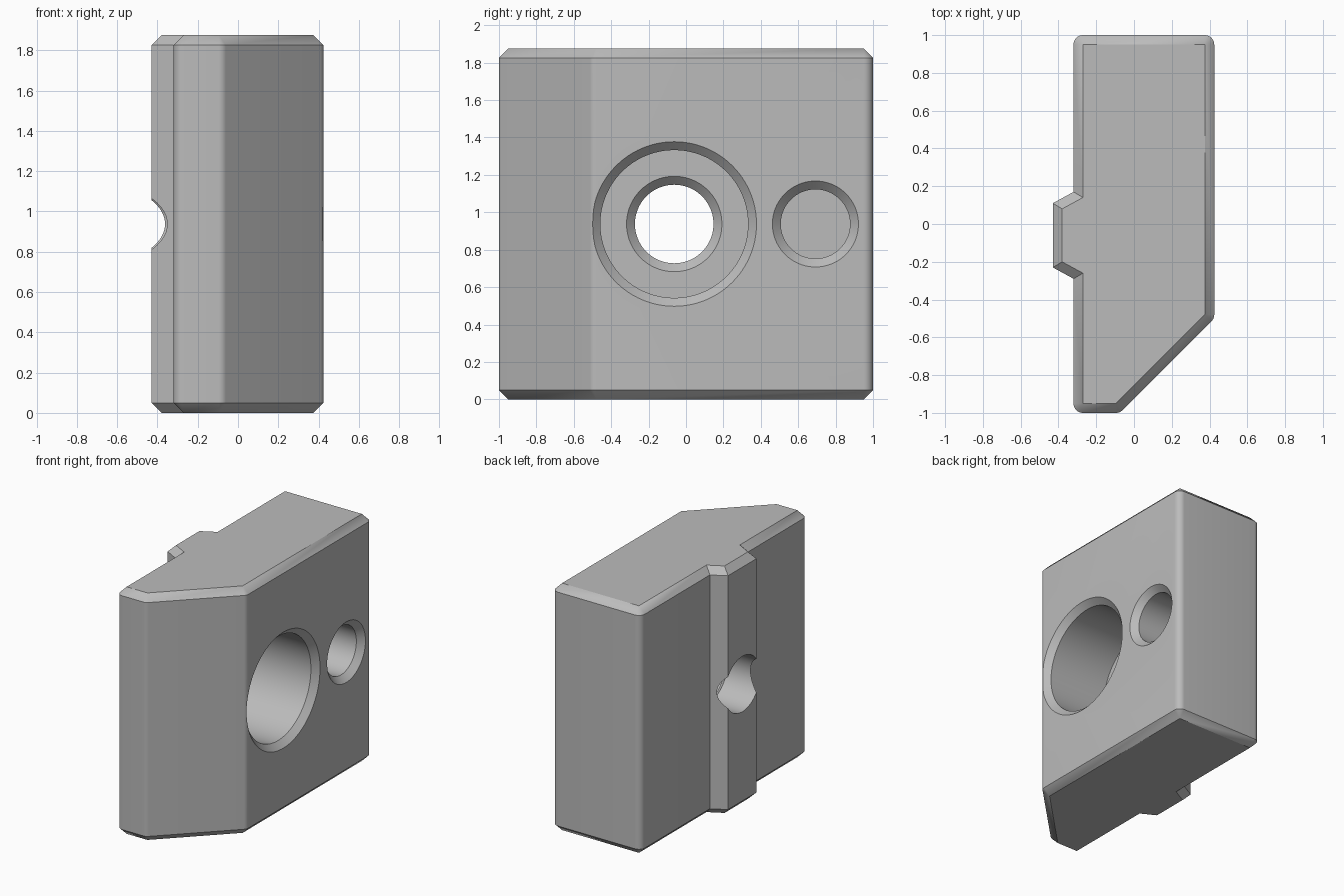
import bpy, bmesh, math
from mathutils import Vector

cube = bpy.data.objects.get("Cube")
if cube:
    bpy.data.objects.remove(cube, do_unlink=True)

HEIGHT, CHAMFER = 1.875, 0.05
MID = HEIGHT / 2

grey = bpy.data.materials.new("plain grey")
grey.use_nodes = True
colour = (0.5, 0.5, 0.5, 1)
grey.diffuse_color = colour
grey.node_tree.nodes["Principled BSDF"].inputs["Base Color"].default_value = colour


def make_object(name, bm):
    bmesh.ops.recalc_face_normals(bm, faces=bm.faces)
    mesh = bpy.data.meshes.new(name)
    bm.to_mesh(mesh)
    bm.free()
    mesh.materials.append(grey)
    obj = bpy.data.objects.new(name, mesh)
    bpy.context.collection.objects.link(obj)
    return obj


def outline_rings(corners):
    """Outer outline with rounded corners, and the matching inset outline."""
    outer, inset = [], []
    for i, (x, y, rounded) in enumerate(corners):
        p = Vector((x, y))
        before = Vector(corners[i - 1][:2])
        after = Vector(corners[(i + 1) % len(corners)][:2])
        d1, d2 = (p - before).normalized(), (after - p).normalized()
        n1, n2 = Vector((d1.y, -d1.x)), Vector((d2.y, -d2.x))
        mitre = (n1 + n2) / (1 + n1.dot(n2))
        centre = p - mitre * CHAMFER
        if rounded:
            start = math.atan2(n1.y, n1.x)
            turn = math.acos(max(-1, min(1, n1.dot(n2))))
            for k in range(9):
                a = start + turn * k / 8
                outer.append(centre + Vector((math.cos(a), math.sin(a))) * CHAMFER)
                inset.append(centre)
        else:
            outer.append(p)
            inset.append(centre)
    return outer, inset


def revolve_x(name, profile, y, z, steps=96):
    """Closed solid turned about an axis along x, from (x, radius) pairs."""
    bm = bmesh.new()
    rings = []
    for x, r in profile:
        angles = [math.tau * k / steps for k in range(steps)]
        rings.append([bm.verts.new((x, y + r * math.cos(a), z + r * math.sin(a)))
                      for a in angles])
    for a, b in zip(rings, rings[1:]):
        for k in range(steps):
            n = (k + 1) % steps
            bm.faces.new((a[k], a[n], b[n], b[k]))
    bm.faces.new(rings[0])
    bm.faces.new(rings[-1])
    return make_object(name, bm)


# Block outline, counter-clockwise: slanted front corner and locating key
corners = [
    (-0.32, -1.0, True), (-0.075, -1.0, True), (0.425, -0.5, True),
    (0.425, 1.0, True), (-0.32, 1.0, True),
    (-0.32, 0.17, False), (-0.43, 0.11, False),
    (-0.43, -0.23, False), (-0.32, -0.29, False),
]
outer, inset = outline_rings(corners)

# Block body with chamfered top and bottom
bm = bmesh.new()
levels = [(inset, 0), (outer, CHAMFER), (outer, HEIGHT - CHAMFER), (inset, HEIGHT)]
rings = [[bm.verts.new((p.x, p.y, z)) for p in ring] for ring, z in levels]
count = len(outer)
for a, b in zip(rings, rings[1:]):
    for k in range(count):
        n = (k + 1) % count
        bm.faces.new((a[k], a[n], b[n], b[k]))
bm.faces.new(rings[0])
bm.faces.new(rings[-1])
bmesh.ops.remove_doubles(bm, verts=bm.verts, dist=0.0005)
block = make_object("clamp_block", bm)

# Counterbored through hole and blind hole, each with a chamfered mouth
bolt_hole = revolve_x("bolt_hole_cutter", [
    (0.475, 0.49), (0.38, 0.395), (-0.11, 0.395), (-0.11, 0.255),
    (-0.155, 0.21), (-0.6, 0.21)], -0.063, MID)
blind_hole = revolve_x("blind_hole_cutter", [
    (0.475, 0.28), (0.38, 0.185), (-0.08, 0.185)], 0.692, MID)

bpy.context.view_layer.objects.active = block
for cutter in (bolt_hole, blind_hole):
    cutter.hide_render = True
    mod = block.modifiers.new("cut", "BOOLEAN")
    mod.operation = "DIFFERENCE"
    mod.solver = "EXACT"
    mod.object = cutter
    bpy.ops.object.modifier_apply(modifier=mod.name)
    bpy.data.objects.remove(cutter, do_unlink=True)

bpy.ops.object.select_all(action="DESELECT")
block.select_set(True)
bpy.ops.object.shade_smooth_by_angle(angle=math.radians(30))
